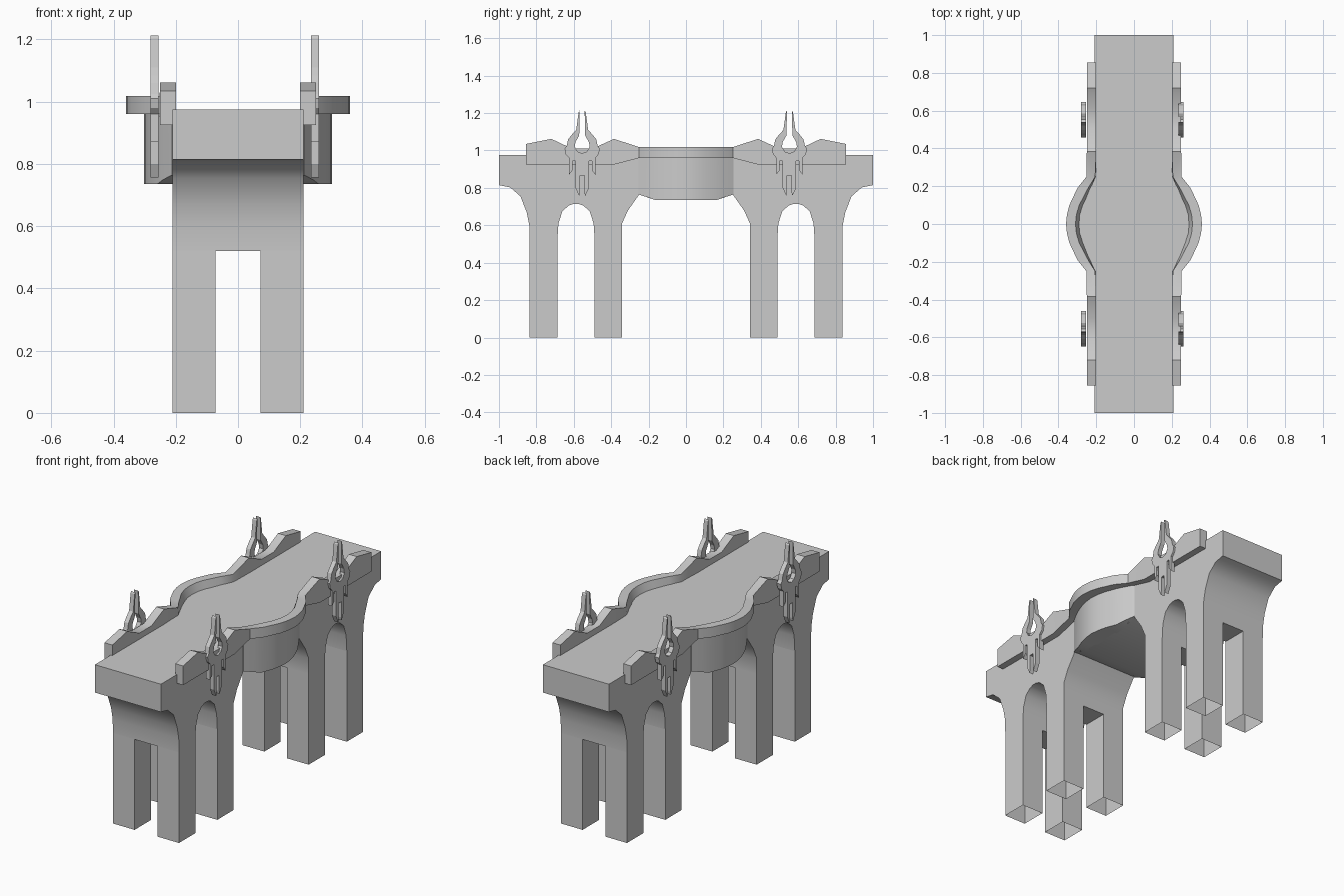
import bpy
import bmesh
import math

cube = bpy.data.objects.get("Cube")
if cube:
    bpy.data.objects.remove(cube, do_unlink=True)

stone = bpy.data.materials.new("grey_stone")
stone.use_nodes = True
GREY = (0.6, 0.6, 0.6, 1.0)
stone.diffuse_color = GREY
stone.node_tree.nodes["Principled BSDF"].inputs["Base Color"].default_value = GREY

DECK_TOP = 0.975
HALF_WIDTH = 0.21
LEG_TOP = 0.52


def finish(name, bm, smooth=False):
    """Turn a bmesh into a named stone object."""
    bmesh.ops.recalc_face_normals(bm, faces=bm.faces[:])
    mesh = bpy.data.meshes.new(name)
    bm.to_mesh(mesh)
    bm.free()
    mesh.materials.append(stone)
    obj = bpy.data.objects.new(name, mesh)
    bpy.context.collection.objects.link(obj)
    if smooth:
        bpy.ops.object.select_all(action='DESELECT')
        obj.select_set(True)
        bpy.context.view_layer.objects.active = obj
        bpy.ops.object.shade_smooth_by_angle(angle=math.radians(35))
    return obj


def loft(name, sections, caps=True, smooth=False):
    """Skin a row of matching closed rings of 3D points."""
    bm = bmesh.new()
    rings = [[bm.verts.new(p) for p in ring] for ring in sections]
    for a, b in zip(rings, rings[1:]):
        for i in range(len(a)):
            j = (i + 1) % len(a)
            bm.faces.new((a[i], a[j], b[j], b[i]))
    if caps:
        bm.faces.new(rings[0])
        bm.faces.new(rings[-1])
    return finish(name, bm, smooth)


def extrude_x(name, outline, x0, x1, smooth=False):
    """Extrude a side outline of (y, z) points across x."""
    return loft(name, [[(x, y, z) for y, z in outline] for x in (x0, x1)], smooth=smooth)


def both_ways(points):
    """Mirror a list whose first value is the distance from the centre."""
    back = [(-p[0], *p[1:]) for p in reversed(points) if p[0] > 0]
    return points + back


# Deck and arches: one side profile, mirrored front to back
ARCH_Y = 0.588
arch = [(0.1, LEG_TOP), (0.094, 0.61), (0.073, 0.675), (0.04, 0.705), (0.012, 0.715)]
profile = [(1.0, DECK_TOP), (1.0, 0.815), (0.94, 0.803), (0.885, 0.755),
           (0.852, 0.67), (0.838, 0.6), (0.836, LEG_TOP)]
profile += [(ARCH_Y + d, z) for d, z in arch]
profile += [(ARCH_Y - d, z) for d, z in reversed(arch)]
profile += [(0.342, LEG_TOP), (0.342, 0.61), (0.31, 0.68), (0.25, 0.765), (0.165, 0.735)]
extrude_x("deck_and_arches", both_ways(profile), -HALF_WIDTH, HALF_WIDTH, smooth=True)

# Eight hollow legs, open at the bottom
for end in (-1, 1):
    for side in (-1, 1):
        for row, (y0, y1) in (("inner", (0.342, ARCH_Y - 0.1)), ("outer", (ARCH_Y + 0.1, 0.836))):
            x0, x1 = side * 0.072, side * HALF_WIDTH
            ya, yb = end * y0, end * y1
            rings = [[(x0, ya, z), (x1, ya, z), (x1, yb, z), (x0, yb, z)]
                     for z in (0, LEG_TOP)]
            label = ("front" if end < 0 else "back") + ("_right" if side < 0 else "_left")
            loft(f"{label}_{row}_leg", rings, caps=False)

# Balcony bulges: y, outer x, underside z
balcony = both_ways([(0.255, 0.212, 0.765), (0.2, 0.243, 0.748), (0.165, 0.26, 0.735),
                     (0.1, 0.285, 0.735), (0.05, 0.297, 0.735), (0, 0.302, 0.735)])

# Parapets: y, inner x at bottom, inner x at top, outer x, bottom z, top z
parapet = both_ways([(0.855, 0.2, 0.2, 0.25, 0.925, 1.035),
                     (0.72, 0.2, 0.2, 0.25, 0.925, 1.062),
                     (0.61, 0.2, 0.2, 0.25, 0.925, 1.01),
                     (0.5, 0.2, 0.2, 0.25, 0.925, 1.01),
                     (0.385, 0.2, 0.2, 0.25, 0.925, 1.062),
                     (0.25, 0.203, 0.206, 0.252, 0.96, 1.018),
                     (0.19, 0.229, 0.243, 0.3, 0.96, 1.018),
                     (0.1, 0.265, 0.29, 0.342, 0.96, 1.018),
                     (0.05, 0.281, 0.305, 0.355, 0.96, 1.018),
                     (0, 0.285, 0.31, 0.36, 0.96, 1.018)])

for side, label in ((-1, "right"), (1, "left")):
    loft(f"{label}_balcony",
         [[(side * 0.2, y, z), (side * x, y, z),
           (side * x, y, DECK_TOP), (side * 0.2, y, DECK_TOP)] for y, x, z in balcony],
         smooth=True)
    loft(f"{label}_parapet",
         [[(side * xb, y, zb), (side * xo, y, zb), (side * xo, y, zt), (side * xt, y, zt)]
          for y, xb, xt, xo, zb, zt in parapet], smooth=True)

# Pronged ornaments: half outline from the eye, up the horn, down to the fangs
half = [(0, 0.985), (0.025, 0.994), (0.04, 1.02), (0.036, 1.045), (0.016, 1.08),
        (0.013, 1.213), (0.019, 1.205), (0.032, 1.11), (0.055, 1.085), (0.075, 1.06),
        (0.083, 1.025), (0.094, 1.01), (0.088, 0.98), (0.07, 0.96), (0.07, 0.87),
        (0.052, 0.895), (0.052, 0.945), (0.036, 0.945), (0.036, 0.8), (0.016, 0.757),
        (0.012, 0.775), (0.012, 0.865), (0, 0.865)]
outline = half + [(-d, z) for d, z in reversed(half[1:-1])]
for x0, x1, label in ((-0.281, -0.255, "right"), (0.235, 0.261, "left")):
    for y, end in ((-0.555, "front"), (0.553, "back")):
        extrude_x(f"{end}_{label}_ornament", [(y + d, z) for d, z in outline], x0, x1)
